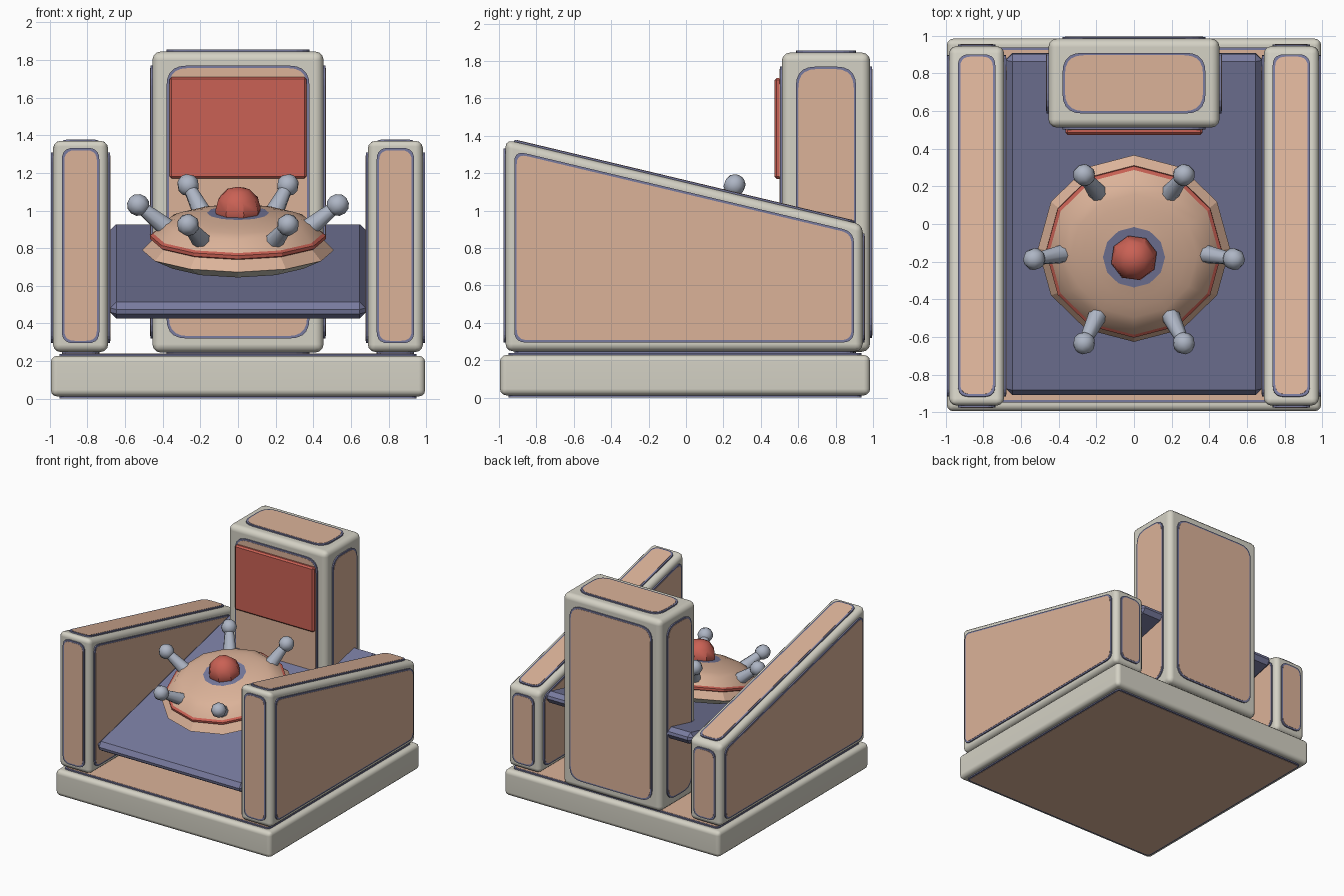
import bpy, bmesh, math
from mathutils import Vector, Matrix

if "Cube" in bpy.data.objects:
    bpy.data.objects.remove(bpy.data.objects["Cube"])


def mat(name, rgb):
    m = bpy.data.materials.new(name)
    lin = [c / 12.92 if c < 0.04 else ((c + 0.055) / 1.055) ** 2.4 for c in rgb]
    m.diffuse_color = (*lin, 1)
    m.use_nodes = True
    m.node_tree.nodes["Principled BSDF"].inputs["Base Color"].default_value = m.diffuse_color
    return m


GREY = mat("warm grey", (0.83, 0.82, 0.77))
PEACH = mat("peach", (0.86, 0.70, 0.60))
BLUE = mat("slate blue", (0.47, 0.48, 0.62))
RED = mat("brick red", (0.79, 0.38, 0.33))
STEEL = mat("steel", (0.68, 0.71, 0.77))


def finish(bm, name, mats, smooth=None, matrix=None):
    bmesh.ops.recalc_face_normals(bm, faces=bm.faces)
    me = bpy.data.meshes.new(name)
    bm.to_mesh(me)
    bm.free()
    for m in mats:
        me.materials.append(m)
    ob = bpy.data.objects.new(name, me)
    bpy.context.collection.objects.link(ob)
    if smooth:
        me.shade_smooth()
        me.set_sharp_from_angle(angle=math.radians(smooth))
    if matrix:
        ob.matrix_world = matrix
    return ob


def prism(bm, ring, offset):
    """Close a ring of points into a solid extruded by offset."""
    a = [bm.verts.new(p) for p in ring]
    b = [bm.verts.new(p + offset) for p in ring]
    n = len(ring)
    bm.faces.new(a[::-1])
    bm.faces.new(b)
    for i in range(n):
        bm.faces.new((a[i], a[(i + 1) % n], b[(i + 1) % n], b[i]))


def rounded(corners, margin, radius):
    """Inset a polygon and round its corners."""
    n, inner, out = len(corners), [], []
    for i, p in enumerate(corners):
        u = (corners[i - 1] - p).normalized()
        v = (corners[(i + 1) % n] - p).normalized()
        inner.append((p + (u + v) * margin / u.cross(v).length, u, v))
    for p, u, v in inner:
        for k in range(6):
            t = k / 5
            out.append(p + u * radius * (1 - t) ** 2 + v * radius * t ** 2)
    return out


def panelled(name, profile, x0, x1, margin, radius, bevel, only_z=False):
    """Bevelled body from a (y, z) profile, with a bordered plate on each face."""
    bm = bmesh.new()
    prism(bm, [Vector((x0, y, z)) for y, z in profile], Vector((x1 - x0, 0, 0)))
    bmesh.ops.recalc_face_normals(bm, faces=bm.faces)
    bm.normal_update()
    faces = [([v.co.copy() for v in f.verts], f.normal.copy()) for f in bm.faces]
    bmesh.ops.bevel(bm, geom=bm.edges[:], offset=bevel, segments=3, profile=0.5,
                    affect='EDGES')
    body = finish(bm, name + "_body", [GREY], 40)
    body.modifiers.new("flat_sides", 'WEIGHTED_NORMAL').keep_sharp = True
    for part, m, grow, depth in (("border", BLUE, 0.013, 0.010), ("panel", PEACH, 0, 0.012)):
        bm = bmesh.new()
        for corners, nrm in faces:
            if only_z and abs(nrm.z) < 0.9:
                continue
            ring = rounded(corners, margin - grow, radius + grow * 0.5)
            prism(bm, [p - nrm * 0.005 for p in ring], nrm * (depth + 0.005))
        finish(bm, name + "_" + part, [m])


def box(name, size, m, matrix, bevel, segments=1):
    bm = bmesh.new()
    bmesh.ops.create_cube(bm, size=1, matrix=Matrix.Diagonal((*size, 1)))
    bmesh.ops.bevel(bm, geom=bm.edges[:], offset=bevel, segments=segments, profile=0.5,
                    affect='EDGES')
    return finish(bm, name, [m], matrix=matrix)


# base, side walls and back tower
panelled("base", [(-0.995, 0.012), (0.985, 0.012), (0.985, 0.228), (-0.995, 0.228)],
         -0.995, 0.995, 0.06, 0.03, 0.035, only_z=True)
wall = [(-0.965, 0.248), (0.945, 0.248), (0.945, 0.925), (-0.965, 1.38)]
for side, x0, x1 in (("left", -0.983, -0.69), ("right", 0.69, 0.983)):
    panelled(side + "_wall", wall, x0, x1, 0.06, 0.055, 0.04)
panelled("tower", [(0.512, 0.245), (0.985, 0.245), (0.985, 1.845), (0.512, 1.845)],
         -0.455, 0.455, 0.088, 0.10, 0.045)

# red screen on the tower
box("screen", (0.73, 0.04, 0.54), RED, Matrix.Translation((0, 0.493, 1.44)), 0.012)

# tilted deck between the walls
tilt = Matrix.Rotation(math.radians(13.3), 4, 'X')
box("deck", (1.36, 1.86, 0.09), BLUE, Matrix.Translation((0, 0, 0.677)) @ tilt, 0.033)

# pod on the deck: turned profile of radius, height, colour of the band above
pod = Matrix.Translation((0, -0.13, 0.79)) @ tilt
bands = [(0.20, -0.10, 0), (0.40, -0.055, 0), (0.51, 0.0, 1), (0.455, 0.055, 2),
         (0.468, 0.062, 2), (0.468, 0.08, 2), (0.45, 0.09, 1)]
for k in range(1, 6):
    r = 0.45 - 0.057 * k
    bands.append((r, 0.09 + 0.12 * math.sqrt(1 - (r / 0.45) ** 2), 1))
bands[-1] = (0.165, 0.203, 3)
N = 12
bm = bmesh.new()
rings = [[bm.verts.new((r * math.cos(2 * math.pi * i / N), r * math.sin(2 * math.pi * i / N), h))
          for i in range(N)] for r, h, c in bands]
for k in range(len(bands) - 1):
    for i in range(N):
        j = (i + 1) % N
        f = bm.faces.new((rings[k][i], rings[k][j], rings[k + 1][j], rings[k + 1][i]))
        f.material_index = bands[k][2]
        f.smooth = k >= 6
bm.faces.new(rings[0][::-1])
bm.faces.new(rings[-1]).material_index = 3
finish(bm, "pod", [GREY, PEACH, RED, BLUE], matrix=pod)

# red knob on top of the pod
bm = bmesh.new()
bmesh.ops.create_uvsphere(bm, u_segments=8, v_segments=6, radius=0.125,
                          matrix=Matrix.Translation((0, 0, 0.22))
                          @ Matrix.Rotation(0.25, 4, 'Z'))
finish(bm, "knob", [RED], 35, matrix=pod)

# six levers with ball ends
foot, tip = Vector((0.34, 0, 0.09)), Vector((0.53, 0, 0.246))
aim = (tip - foot).to_track_quat('Z', 'Y').to_matrix().to_4x4()
for i in range(6):
    bm = bmesh.new()
    bmesh.ops.create_cone(bm, cap_ends=True, segments=8, radius1=0.056, radius2=0.032,
                          depth=(tip - foot).length,
                          matrix=Matrix.Translation((foot + tip) / 2) @ aim)
    bmesh.ops.create_uvsphere(bm, u_segments=8, v_segments=6, radius=0.06,
                              matrix=Matrix.Translation(tip) @ aim)
    finish(bm, "lever_%d" % (i + 1), [STEEL], 50,
           matrix=pod @ Matrix.Rotation(math.radians(60 * i), 4, 'Z'))
